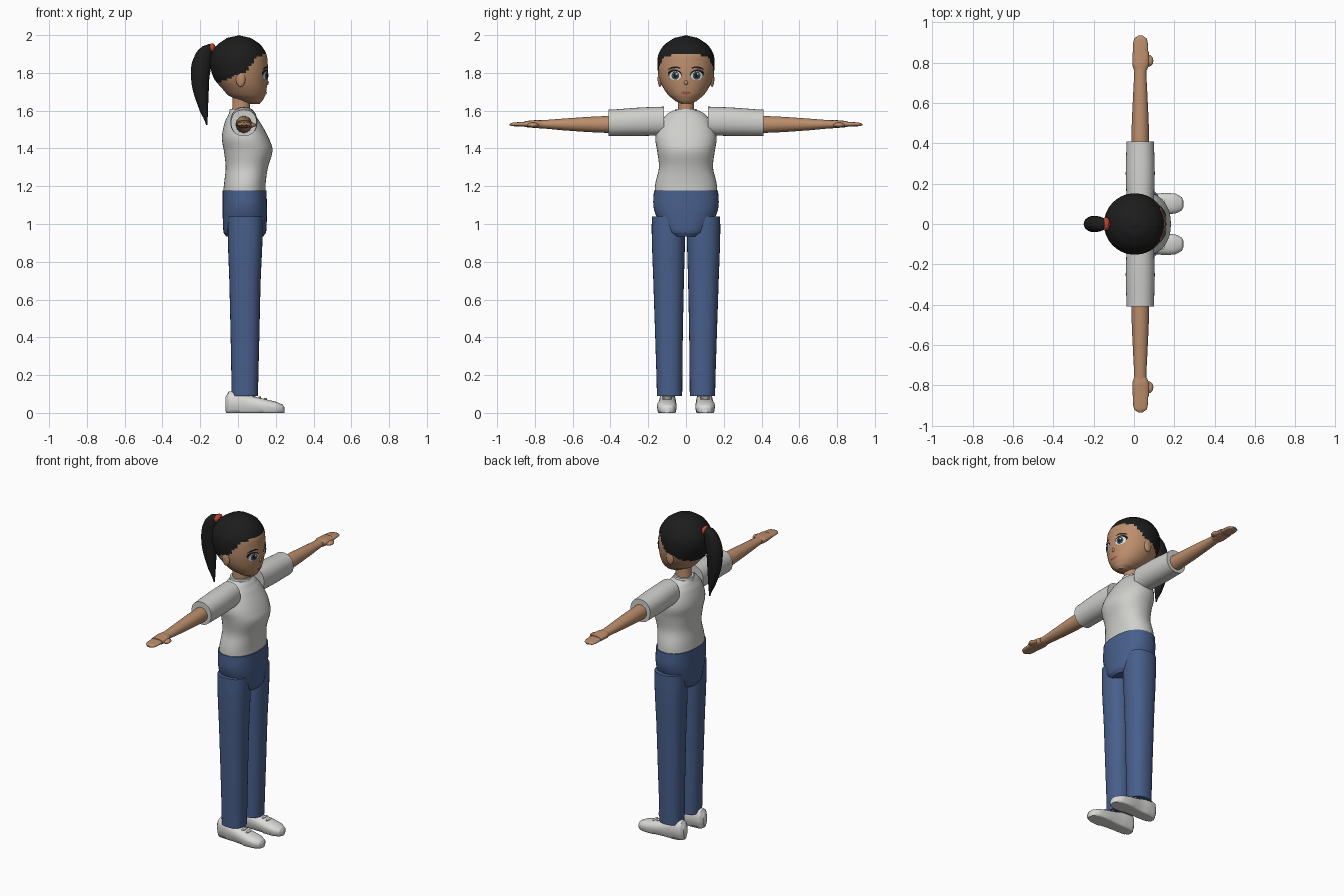
import bpy, bmesh, math
from mathutils import Vector


def material(name, r, g, b):
    m = bpy.data.materials.new(name)
    m.diffuse_color = (r, g, b, 1)
    return m


SKIN = material("skin", 0.50, 0.27, 0.15)
SHIRT = material("shirt_white", 0.62, 0.62, 0.60)
JEANS = material("denim_blue", 0.065, 0.115, 0.26)
HAIR = material("hair_black", 0.012, 0.012, 0.012)
SHOE = material("shoe_white", 0.70, 0.70, 0.69)
RED = material("tie_red", 0.50, 0.06, 0.03)
EYE = material("eye_white", 0.75, 0.77, 0.80)
IRIS = material("iris_grey", 0.05, 0.075, 0.10)
LIP = material("lip_rose", 0.36, 0.10, 0.075)


def finish(name, bm, mats, angle=40):
    bmesh.ops.recalc_face_normals(bm, faces=bm.faces)
    me = bpy.data.meshes.new(name)
    bm.to_mesh(me)
    bm.free()
    for m in mats:
        me.materials.append(m)
    ob = bpy.data.objects.new(name, me)
    bpy.context.collection.objects.link(ob)
    bpy.ops.object.select_all(action='DESELECT')
    ob.select_set(True)
    bpy.context.view_layer.objects.active = ob
    bpy.ops.object.shade_smooth_by_angle(angle=math.radians(angle))
    return ob


def refine(rings, sub):
    """Catmull-Rom refinement of the ring list."""
    out = []
    for i in range(len(rings) - 1):
        p0, p1 = rings[max(i - 1, 0)], rings[i]
        p2, p3 = rings[i + 1], rings[min(i + 2, len(rings) - 1)]
        for k in range(sub):
            t = k / sub
            v = [0.5 * (2 * b + (c - a) * t + (2 * a - 5 * b + 4 * c - d) * t * t
                        + (3 * b - a - 3 * c + d) * t ** 3)
                 for a, b, c, d in zip(p0, p1, p2, p3)]
            v[0] = p1[0] + (p2[0] - p1[0]) * t
            out.append(v)
    return out + [list(rings[-1])]


def loft(name, rings, mats, axis='z', n=32, sub=4, power=2.0, rule=None):
    """Rings are (position, centre a, centre b, radius a, radius b)."""
    bm = bmesh.new()
    loops = []
    for t, ca, cb, ra, rb in refine(rings, sub):
        loop = []
        for k in range(n):
            c, s = math.cos(2 * math.pi * k / n), math.sin(2 * math.pi * k / n)
            a = ca + max(ra, 0.001) * math.copysign(abs(c) ** (2 / power), c)
            b = cb + max(rb, 0.001) * math.copysign(abs(s) ** (2 / power), s)
            co = {'z': (a, b, t), 'y': (a, t, b), 'x': (t, a, b)}[axis]
            loop.append(bm.verts.new(co))
        loops.append(loop)
    for p, q in zip(loops, loops[1:]):
        for k in range(n):
            j = (k + 1) % n
            bm.faces.new((p[k], p[j], q[j], q[k]))
    bm.faces.new(loops[0])
    bm.faces.new(loops[-1])
    if rule:
        for f in bm.faces:
            f.material_index = rule(f.calc_center_median())
    return finish(name, bm, mats)


def ball(name, loc, size, mat):
    bm = bmesh.new()
    bmesh.ops.create_uvsphere(bm, u_segments=20, v_segments=12, radius=1)
    for v in bm.verts:
        v.co = Vector(loc) + v.co * Vector(size)
    return finish(name, bm, [mat])


# Head: skin below the stepped hairline, hair above
HEAD = [(1.636, 0.085, 0, 0.03, 0.025), (1.65, 0.07, 0, 0.058, 0.055),
        (1.68, 0.047, 0, 0.097, 0.092), (1.72, 0.033, 0, 0.119, 0.12),
        (1.76, 0.018, 0, 0.139, 0.138), (1.80, 0.01, 0, 0.149, 0.148),
        (1.85, 0.004, 0, 0.153, 0.152), (1.90, 0.004, 0, 0.146, 0.145),
        (1.95, 0.005, 0, 0.114, 0.114), (1.985, 0.005, 0, 0.062, 0.062),
        (2.0, 0.005, 0, 0, 0)]
HAIRLINE = [(-1, 1.745), (-0.1, 1.75), (0.045, 1.81), (0.10, 1.88), (0.15, 1.905), (1, 1.91)]


def hair_rule(c):
    for (x0, z0), (x1, z1) in zip(HAIRLINE, HAIRLINE[1:]):
        if x0 <= c.x <= x1:
            return int(c.z > z0 + (z1 - z0) * (c.x - x0) / (x1 - x0))
    return 0


loft("head", HEAD, [SKIN, HAIR], n=56, sub=4, rule=hair_rule)
FINE = refine(HEAD, 10)


def face_x(y, z):
    for p, q in zip(FINE, FINE[1:]):
        if p[0] <= z <= q[0]:
            t = (z - p[0]) / (q[0] - p[0])
            cx, rx, ry = (p[i] + (q[i] - p[i]) * t for i in (1, 3, 4))
            return cx + rx * math.sqrt(max(0, 1 - (y / ry) ** 2))
    return 0.15


def plate(name, y, z, ry, rz, lift, mat, tilt=0, bend=0):
    """Elliptical face detail that hugs the head surface."""
    bm = bmesh.new()
    loops = []
    for r in (0.02, 0.35, 0.7, 1.0):
        loop = []
        for k in range(24):
            a = 2 * math.pi * k / 24
            u, w = r * ry * math.cos(a), r * rz * math.sin(a)
            w -= bend * (u / ry) ** 2
            py = y + u * math.cos(tilt) - w * math.sin(tilt)
            pz = z + u * math.sin(tilt) + w * math.cos(tilt)
            loop.append(bm.verts.new((face_x(py, pz) + lift, py, pz)))
        loops.append(loop)
    for p, q in zip(loops, loops[1:]):
        for k in range(24):
            j = (k + 1) % 24
            bm.faces.new((p[k], p[j], q[j], q[k]))
    bm.faces.new(loops[0])
    ob = finish(name, bm, [mat])
    if sum(f.normal.x for f in ob.data.polygons) < 0:
        ob.data.flip_normals()


# Face details, mirrored eyes and ears
for s, side in ((1, "left"), (-1, "right")):
    plate(side + "_lash", s * 0.059, 1.795, 0.037, 0.023, 0.003, HAIR, s * 0.1)
    plate(side + "_eye", s * 0.057, 1.785, 0.031, 0.024, 0.0045, EYE)
    plate(side + "_iris", s * 0.056, 1.786, 0.020, 0.022, 0.006, IRIS)
    plate(side + "_pupil", s * 0.056, 1.786, 0.011, 0.013, 0.0072, HAIR)
    plate(side + "_glint", s * 0.056 + 0.006, 1.795, 0.005, 0.005, 0.0084, EYE)
    plate(side + "_brow", s * 0.063, 1.829, 0.034, 0.005, 0.004, HAIR, -s * 0.12, 0.008)
    ball(side + "_ear", (0.014, s * 0.138, 1.768), (0.025, 0.012, 0.042), SKIN)
plate("mouth", 0, 1.693, 0.026, 0.008, 0.004, LIP, 0, -0.003)
ball("nose", (0.150, 0, 1.748), (0.013, 0.011, 0.014), SKIN)

# Ponytail and tie
loft("ponytail", [(1.525, -0.165, 0, 0.004, 0.004), (1.60, -0.181, 0, 0.022, 0.02),
                  (1.70, -0.196, 0, 0.041, 0.034), (1.78, -0.2, 0, 0.049, 0.04),
                  (1.85, -0.192, 0, 0.053, 0.04), (1.91, -0.176, 0, 0.044, 0.036),
                  (1.94, -0.16, 0, 0.03, 0.028), (1.952, -0.15, 0, 0.008, 0.008)],
     [HAIR], n=20)
ball("hair_tie", (-0.137, 0, 1.932), (0.018, 0.034, 0.025), RED)

# Neck, shirt body and collar
loft("neck", [(1.56, 0.015, 0, 0.05, 0.046), (1.62, 0.017, 0, 0.047, 0.043),
              (1.72, 0.02, 0, 0.047, 0.043)], [SKIN])
loft("shirt", [(1.165, 0.034, 0, 0.112, 0.166), (1.22, 0.037, 0, 0.110, 0.161),
               (1.30, 0.047, 0, 0.112, 0.143), (1.39, 0.054, 0, 0.129, 0.153),
               (1.45, 0.040, 0, 0.125, 0.162), (1.50, 0.030, 0, 0.110, 0.152),
               (1.55, 0.022, 0, 0.088, 0.128), (1.585, 0.018, 0, 0.066, 0.098),
               (1.60, 0.016, 0, 0.056, 0.07)], [SHIRT], n=40, power=2.2)
loft("collar", [(1.58, 0.015, 0, 0.064, 0.068), (1.61, 0.014, 0, 0.057, 0.056)], [SHIRT])

# Trouser seat
loft("trouser_seat", [(0.935, 0.036, 0, 0.10, 0.085), (0.955, 0.036, 0, 0.113, 0.118),
                      (1.04, 0.036, 0, 0.117, 0.157), (1.10, 0.036, 0, 0.117, 0.173),
                      (1.177, 0.035, 0, 0.116, 0.170)], [JEANS], n=40, power=2.3)

# Limbs on both sides
for s, side in ((1, "left"), (-1, "right")):
    loft(side + "_sleeve", [(s * 0.117, 0.031, 1.545, 0.068, 0.076),
                            (s * 0.25, 0.031, 1.541, 0.072, 0.075),
                            (s * 0.41, 0.031, 1.535, 0.068, 0.070)], [SHIRT], 'y', power=2.2)
    loft(side + "_arm", [(s * 0.36, 0.031, 1.527, 0.044, 0.046),
                         (s * 0.50, 0.031, 1.527, 0.042, 0.041),
                         (s * 0.65, 0.031, 1.527, 0.035, 0.031),
                         (s * 0.78, 0.031, 1.528, 0.029, 0.021)], [SKIN], 'y', n=24)
    loft(side + "_palm", [(s * 0.76, 0.032, 1.528, 0.032, 0.020),
                          (s * 0.79, 0.033, 1.529, 0.041, 0.021),
                          (s * 0.855, 0.034, 1.529, 0.040, 0.016)], [SKIN], 'y', n=24, power=2.4)
    loft(side + "_fingers", [(s * 0.84, 0.032, 1.529, 0.037, 0.013),
                             (s * 0.89, 0.032, 1.528, 0.037, 0.011),
                             (s * 0.92, 0.032, 1.527, 0.030, 0.009),
                             (s * 0.934, 0.032, 1.526, 0.012, 0.004)], [SKIN], 'y', n=24, power=2.4)
    ball(side + "_thumb", (0.07, s * 0.81, 1.524), (0.026, 0.030, 0.013), SKIN)
    loft(side + "_trouser_leg", [(0.09, 0.036, s * 0.087, 0.070, 0.067),
                                 (0.40, 0.037, s * 0.090, 0.076, 0.073),
                                 (0.70, 0.037, s * 0.092, 0.083, 0.081),
                                 (0.93, 0.038, s * 0.093, 0.092, 0.088),
                                 (1.04, 0.038, s * 0.093, 0.092, 0.088)], [JEANS], power=2.3)
    loft(side + "_ankle", [(0.06, 0.02, s * 0.097, 0.042, 0.036),
                           (0.15, 0.03, s * 0.093, 0.042, 0.036)], [SKIN], n=20)
    # Shoe: lofted heel to toe, flattened on the sole
    shoe = loft(side + "_shoe", [(-0.065, s * 0.097, 0.052, 0.020, 0.035),
                                 (-0.05, s * 0.097, 0.056, 0.038, 0.056),
                                 (0.0, s * 0.098, 0.055, 0.045, 0.057),
                                 (0.06, s * 0.098, 0.045, 0.046, 0.047),
                                 (0.14, s * 0.101, 0.036, 0.052, 0.038),
                                 (0.205, s * 0.101, 0.028, 0.049, 0.030),
                                 (0.238, s * 0.100, 0.023, 0.032, 0.020),
                                 (0.246, s * 0.100, 0.020, 0.014, 0.009)], [SHOE], 'x', power=2.3)
    for v in shoe.data.vertices:
        if v.co.z < 0.02:
            v.co.z = 0 if v.co.z < 0.014 else v.co.z * 0.5
    for i, x in enumerate((0.085, 0.115, 0.145)):
        ball(f"{side}_lace_{i + 1}", (x, s * 0.1, 0.088 - (x - 0.085) * 0.23),
             (0.008, 0.026, 0.006), SHOE)
